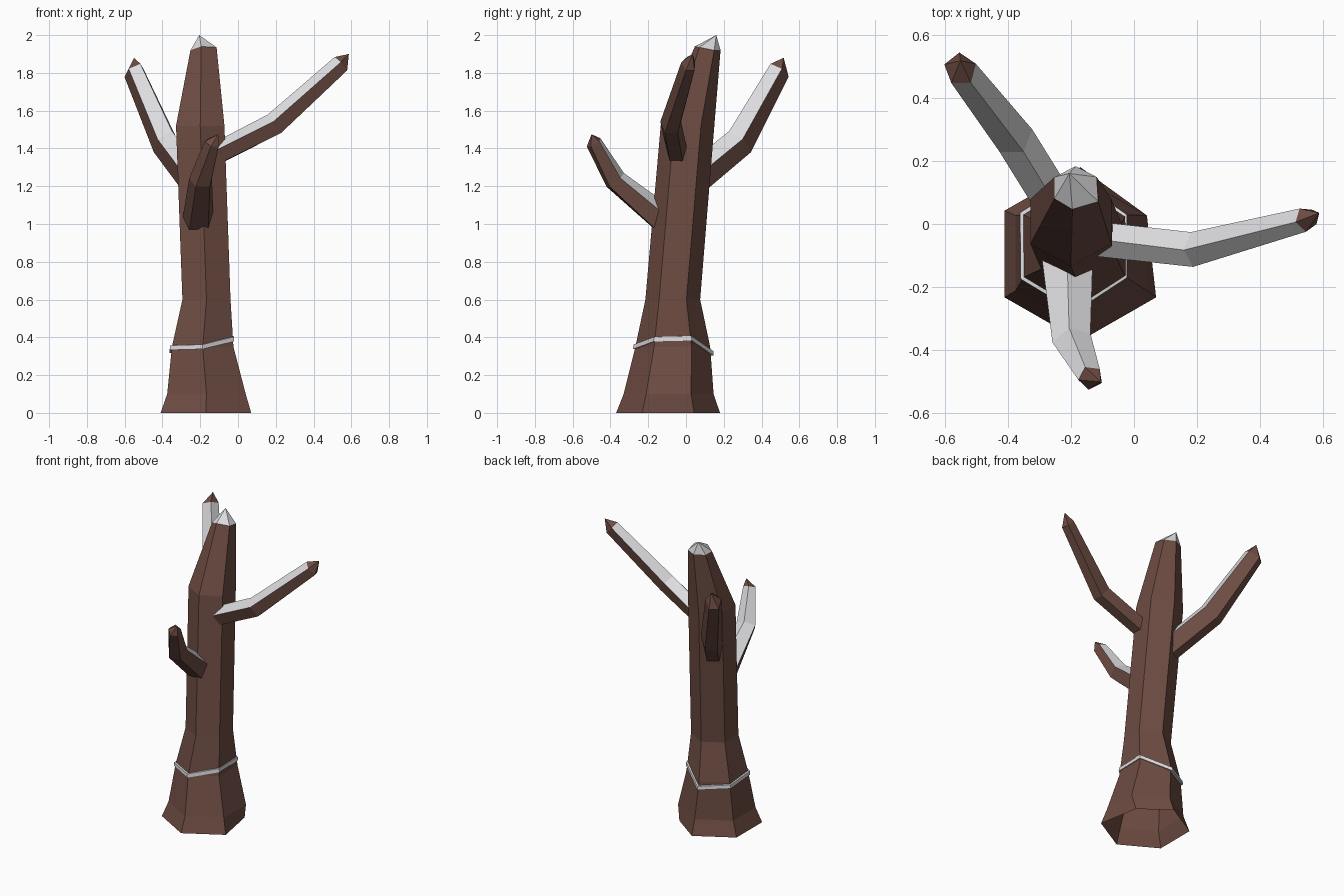
import bpy
import math
from mathutils import Vector

if "Cube" in bpy.data.objects:
    bpy.data.objects.remove(bpy.data.objects["Cube"])


def material(name, rgb):
    m = bpy.data.materials.new(name)
    m.diffuse_color = (*rgb, 1)
    m.use_nodes = True
    m.node_tree.nodes["Principled BSDF"].inputs["Base Color"].default_value = m.diffuse_color
    return m


BARK = material("bark brown", (0.153, 0.072, 0.055))
SNOW = material("snow white", (0.72, 0.72, 0.74))


def build(name, verts, faces, slots=None):
    me = bpy.data.meshes.new(name)
    me.from_pydata([tuple(v) for v in verts], [], faces)
    me.materials.append(BARK)
    me.materials.append(SNOW)
    for i, p in enumerate(me.polygons):
        p.material_index = slots[i] if slots else 0
        p.use_smooth = False
    me.update()
    ob = bpy.data.objects.new(name, me)
    bpy.context.collection.objects.link(ob)
    return ob


def bridge(rings, n):
    """Quads between consecutive rings of n vertices."""
    return [(r * n + k, r * n + (k + 1) % n,
             (r + 1) * n + (k + 1) % n, (r + 1) * n + k)
            for r in range(rings - 1) for k in range(n)]


def hexagon(z, cx, cy, rx, ry):
    """Six points, the first one facing the front."""
    return [Vector((cx + rx * math.sin(k * math.pi / 3),
                    cy - ry * math.cos(k * math.pi / 3), z)) for k in range(6)]


# Trunk: flared hexagonal tube, open below
levels = [(0.0, -0.17, -0.095, 0.277, 0.275),
          (0.1, -0.167, -0.092, 0.24, 0.238),
          (0.35, -0.187, -0.07, 0.188, 0.198),
          (0.6, -0.167, -0.07, 0.147, 0.145),
          (1.52, -0.2, 0.008, 0.148, 0.142),
          (1.92, -0.185, 0.115, 0.077, 0.068)]
trunk = [v for lv in levels for v in hexagon(*lv)]
for k, (dx, dy, dz) in enumerate([(-0.01, 0, 0.02), (0.005, -0.01, 0.015), (0, 0, 0),
                                  (0, 0, 0), (0, 0, 0), (0, 0, 0)]):
    trunk[30 + k] += Vector((dx, dy, dz))
# slightly irregular roots
trunk[2].x -= 0.05
trunk[1].x += 0.0
build("trunk", trunk, bridge(len(levels), 6))

# Snow cap on the broken top
cap = trunk[30:36] + [Vector((-0.205, 0.16, 2.0))]
build("snow_cap", cap, [(k, (k + 1) % 6, 6) for k in range(6)], [1] * 6)

# Thin wavy snow line around the lower trunk
wave = [0.35, 0.39, 0.395, 0.315, 0.33, 0.345]
band = []
for scale, dz in [(0.95, -0.012), (1.06, -0.012), (1.05, 0.012), (0.93, 0.014)]:
    for k, v in enumerate(hexagon(0, -0.187, -0.07, 0.188 * scale, 0.198 * scale)):
        taper = 1 - (wave[k] - 0.35) * 0.9
        c = Vector((-0.187, -0.07, 0))
        p = c + (v - c) * taper
        p.z = wave[k] + dz
        band.append(p)
build("snow_line", band, bridge(4, 6), [1] * 18)


def branch(name, path, sizes, tip):
    """Five-sided bent branch, top ridge snowed over, bark tip."""
    pts = [Vector(p) for p in path]
    verts = []
    for i, p in enumerate(pts):
        d = Vector((0, 0, 0))
        if i > 0:
            d += (p - pts[i - 1]).normalized()
        if i < len(pts) - 1:
            d += (pts[i + 1] - p).normalized()
        d.normalize()
        side = d.cross(Vector((0, 0, 1))).normalized()
        up = side.cross(d)
        w, h = sizes[i]
        for k in range(5):
            a = math.radians(90 - 72 * k)
            verts.append(p + side * w * math.cos(a) + up * h * math.sin(a))
    n = len(pts)
    faces = [f[::-1] for f in bridge(n, 5)]
    slots = [1 if j % 5 in (0, 4) else 0 for j in range(len(faces))]
    verts.append(Vector(tip))
    last = (n - 1) * 5
    for k in range(5):
        faces.append((last + (k + 1) % 5, last + k, n * 5))
        slots.append(0)
    build(name, verts, faces, slots)


branch("right_branch",
       [(-0.14, -0.045, 1.355), (0.195, -0.08, 1.525), (0.545, 0.015, 1.845)],
       [(0.058, 0.062), (0.058, 0.066), (0.04, 0.052)],
       (0.587, 0.035, 1.9))
branch("back_left_branch",
       [(-0.235, 0.04, 1.23), (-0.385, 0.28, 1.43), (-0.55, 0.49, 1.81)],
       [(0.066, 0.09), (0.066, 0.088), (0.052, 0.066)],
       (-0.55, 0.517, 1.88))
branch("front_branch",
       [(-0.21, -0.12, 1.02), (-0.195, -0.375, 1.23), (-0.137, -0.487, 1.43)],
       [(0.085, 0.08), (0.065, 0.062), (0.04, 0.045)],
       (-0.105, -0.5, 1.475))
